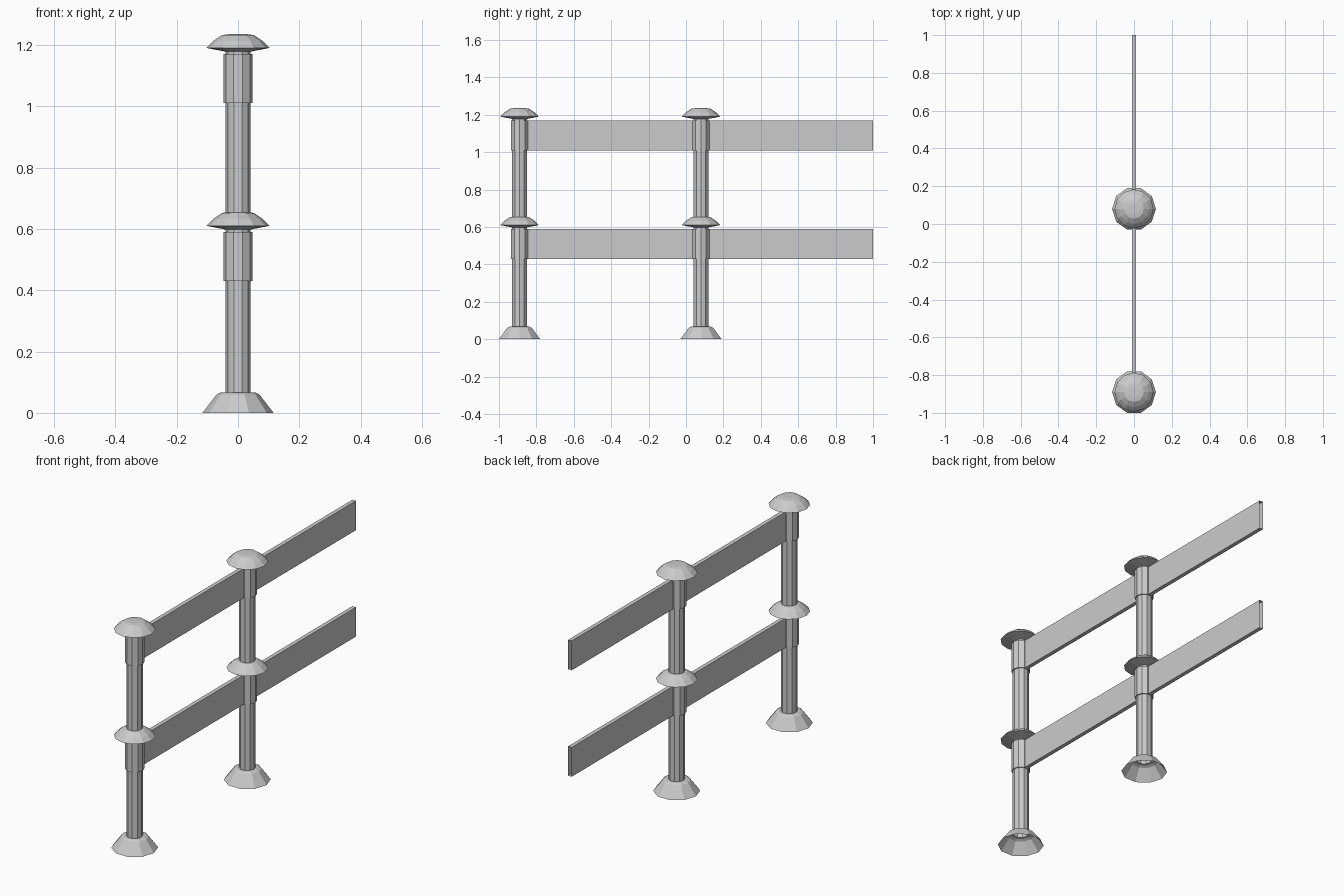
import bpy, bmesh, math

if "Cube" in bpy.data.objects:
    bpy.data.objects.remove(bpy.data.objects["Cube"])

SIDES = 10
POSTS = {"front": -0.89, "middle": 0.08}
TIERS = {"lower": 0.43, "upper": 1.01}   # underside height of each rail
RAIL_H = 0.16
RAIL_T = 0.011                            # half thickness


def finish(name, bm):
    bmesh.ops.recalc_face_normals(bm, faces=bm.faces)
    mesh = bpy.data.meshes.new(name)
    bm.to_mesh(mesh)
    bm.free()
    obj = bpy.data.objects.new(name, mesh)
    bpy.context.collection.objects.link(obj)
    return obj


def lathe(name, profile, y, sides=SIDES, cap_top=False):
    """Revolve (radius, z) points about a vertical axis at the given y."""
    bm = bmesh.new()
    rings = []
    for r, z in profile:
        rings.append([bm.verts.new((r * math.cos(2 * math.pi * i / sides),
                                    y + r * math.sin(2 * math.pi * i / sides), z))
                      for i in range(sides)])
    for a, b in zip(rings, rings[1:]):
        for i in range(sides):
            j = (i + 1) % sides
            bm.faces.new((a[i], a[j], b[j], b[i]))
    if cap_top:
        bm.faces.new(rings[-1])
    return finish(name, bm)


def rail(name, y0, y1, z):
    """Flat box section, open at both ends."""
    bm = bmesh.new()
    corners = [(-RAIL_T, z), (RAIL_T, z), (RAIL_T, z + RAIL_H), (-RAIL_T, z + RAIL_H)]
    a, b = [[bm.verts.new((x, y, h)) for x, h in corners] for y in (y0, y1)]
    for i in range(4):
        j = (i + 1) % 4
        bm.faces.new((a[i], a[j], b[j], b[i]))
    return finish(name, bm)


for label, y in POSTS.items():
    # hollow flared foot and tube
    lathe(label + "_foot", [(0.116, 0), (0.07, 0.06), (0.056, 0.067), (0.04, 0.067)], y)
    lathe(label + "_post", [(0.041, 0.067), (0.041, 1.19)], y)
    for tier, z in TIERS.items():
        # collar sleeve gripping the rails
        lathe(f"{label}_{tier}_collar", [(0.041, z), (0.048, z), (0.048, z + RAIL_H),
                                         (0.041, z + RAIL_H)], y)
        # mushroom cap above the collar
        c = z + RAIL_H
        top = [(0.052, c + 0.062), (0.03, c + 0.065)]
        lathe(f"{label}_{tier}_cap", [(0.041, c + 0.008), (0.05, c + 0.01), (0.103, c + 0.02),
                                      (0.08, c + 0.043)] + top, y, 12, cap_top=True)

# rails between the posts and on to the far end
for tier, z in TIERS.items():
    rail(tier + "_rail_near", POSTS["front"] + 0.04, POSTS["middle"] - 0.04, z)
    rail(tier + "_rail_far", POSTS["middle"] + 0.04, 1.0, z)
